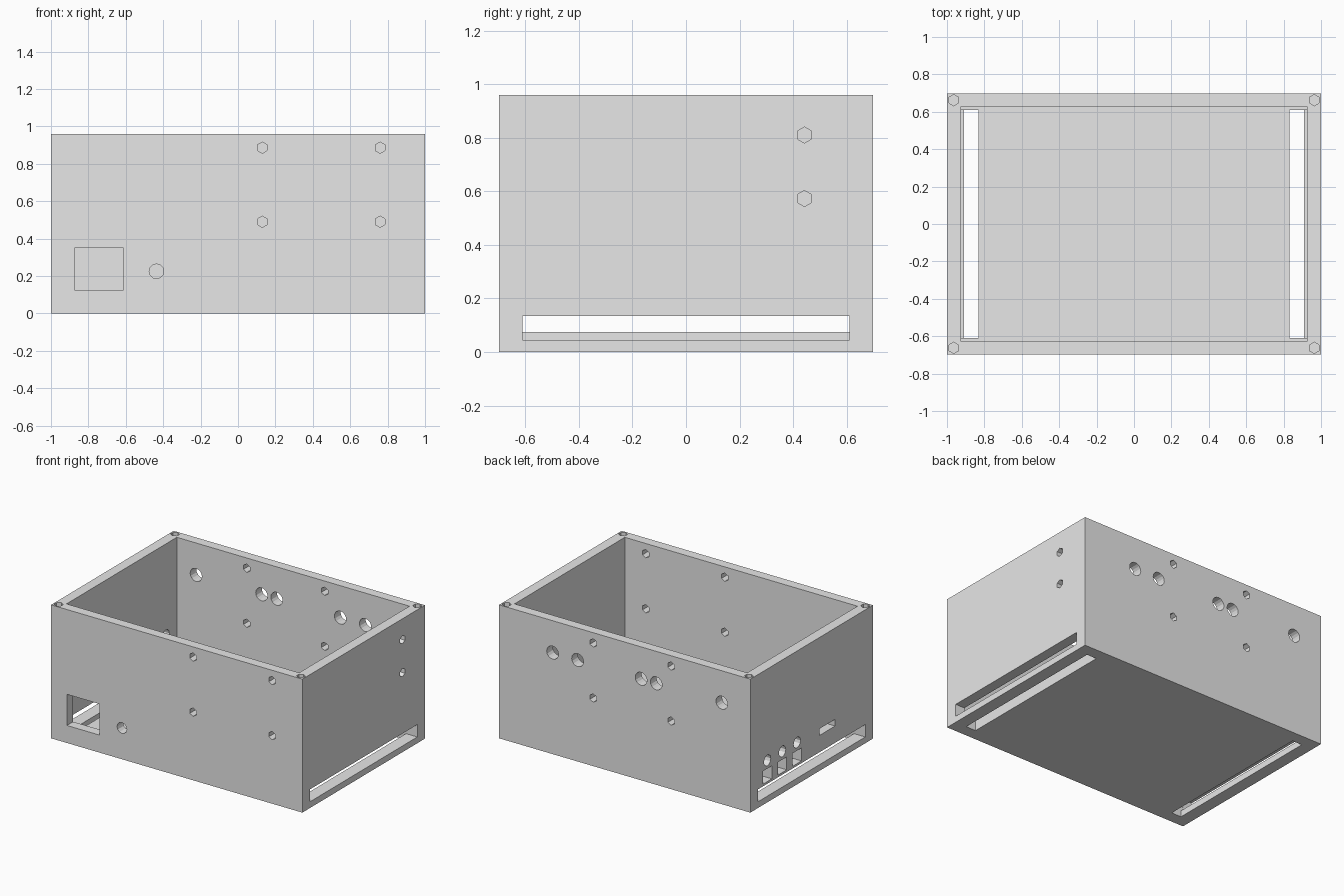
import bpy
import math

if "Cube" in bpy.data.objects:
    bpy.data.objects.remove(bpy.data.objects["Cube"])

X, Y, H = 1.0, 0.697, 0.96        # outer half width, half depth, height
IX, IY, FLOOR = 0.926, 0.627, 0.075  # inner half sizes and floor thickness


def box(name, lo, hi):
    bpy.ops.mesh.primitive_cube_add(size=1, location=[(a + b) / 2 for a, b in zip(lo, hi)])
    ob = bpy.context.object
    ob.name = name
    ob.scale = [b - a for a, b in zip(lo, hi)]
    bpy.ops.object.transform_apply(location=False, rotation=False, scale=True)
    return ob


ROT = {"x": (math.pi / 2, 0, math.pi / 2), "y": (math.pi / 2, 0, 0), "z": (0, 0, 0)}


def drill(name, axis, at, r, sides, length=0.2):
    bpy.ops.mesh.primitive_cylinder_add(vertices=sides, radius=r, depth=length,
                                        location=at, rotation=ROT[axis])
    ob = bpy.context.object
    ob.name = name
    return ob


# Open-topped case
case = box("enclosure_case", (-X, -Y, 0), (X, Y, H))
cutters = [box("cavity", (-IX, -IY, FLOOR), (IX, IY, H + 0.2))]

# Long vent slots in the floor and low in both side walls
for s in (-1, 1):
    a, b = sorted((s * 0.832, s * 0.910))
    cutters.append(box("floor_slot", (a, -0.61, -0.1), (b, 0.61, 0.1)))
    a, b = sorted((s * 0.87, s * 1.1))
    cutters.append(box("side_slot", (a, -0.61, 0.045), (b, 0.61, 0.134)))

# Blind lid screw holes in the four corners
for sx in (-1, 1):
    for sy in (-1, 1):
        cutters.append(drill("lid_screw_hole", "z", (sx * 0.964, sy * 0.662, H), 0.03, 6, 0.4))

# Front wall: socket opening, round hole and four mounting holes
cutters.append(box("socket_opening", (-0.873, -0.8, 0.126), (-0.613, -0.55, 0.35)))
cutters.append(drill("front_round_hole", "y", (-0.436, -0.66, 0.225), 0.039, 12))
for x in (0.13, 0.76):
    for z in (0.49, 0.886):
        cutters.append(drill("front_mount_hole", "y", (x, -0.66, z), 0.03, 6))

# Back wall: row of five large holes and four mounting holes
for x in (0.574, 0.375, -0.131, -0.251, -0.773):
    cutters.append(drill("back_round_hole", "y", (x, 0.66, 0.73), 0.047, 16))
for x in (0.25, -0.37):
    for z in (0.49, 0.886):
        cutters.append(drill("back_mount_hole", "y", (x, 0.66, z), 0.03, 6))

# Right wall: two mounting holes
for z in (0.573, 0.81):
    cutters.append(drill("right_mount_hole", "x", (0.96, 0.442, z), 0.03, 6))

# Left wall: three square ports with round holes above, and a thin port
for y in (0.503, 0.333, 0.165):
    cutters.append(box("square_port", (-1.1, y - 0.05, 0.15), (-0.85, y + 0.05, 0.243)))
    cutters.append(drill("left_round_hole", "x", (-0.96, y, 0.302), 0.039, 12))
cutters.append(box("thin_port", (-1.1, -0.267, 0.255), (-0.85, -0.09, 0.303)))

# Cut every opening, then discard the cutters
bpy.context.view_layer.objects.active = case
for c in cutters:
    mod = case.modifiers.new("cut", "BOOLEAN")
    mod.operation = "DIFFERENCE"
    mod.solver = "EXACT"
    mod.object = c
    bpy.ops.object.modifier_apply(modifier=mod.name)
for c in cutters:
    bpy.data.objects.remove(c, do_unlink=True)

# Single flat colour
grey = bpy.data.materials.new("light_grey")
grey.diffuse_color = (0.8, 0.8, 0.8, 1)
grey.use_nodes = True
grey.node_tree.nodes["Principled BSDF"].inputs["Base Color"].default_value = grey.diffuse_color
case.data.materials.clear()
case.data.materials.append(grey)
